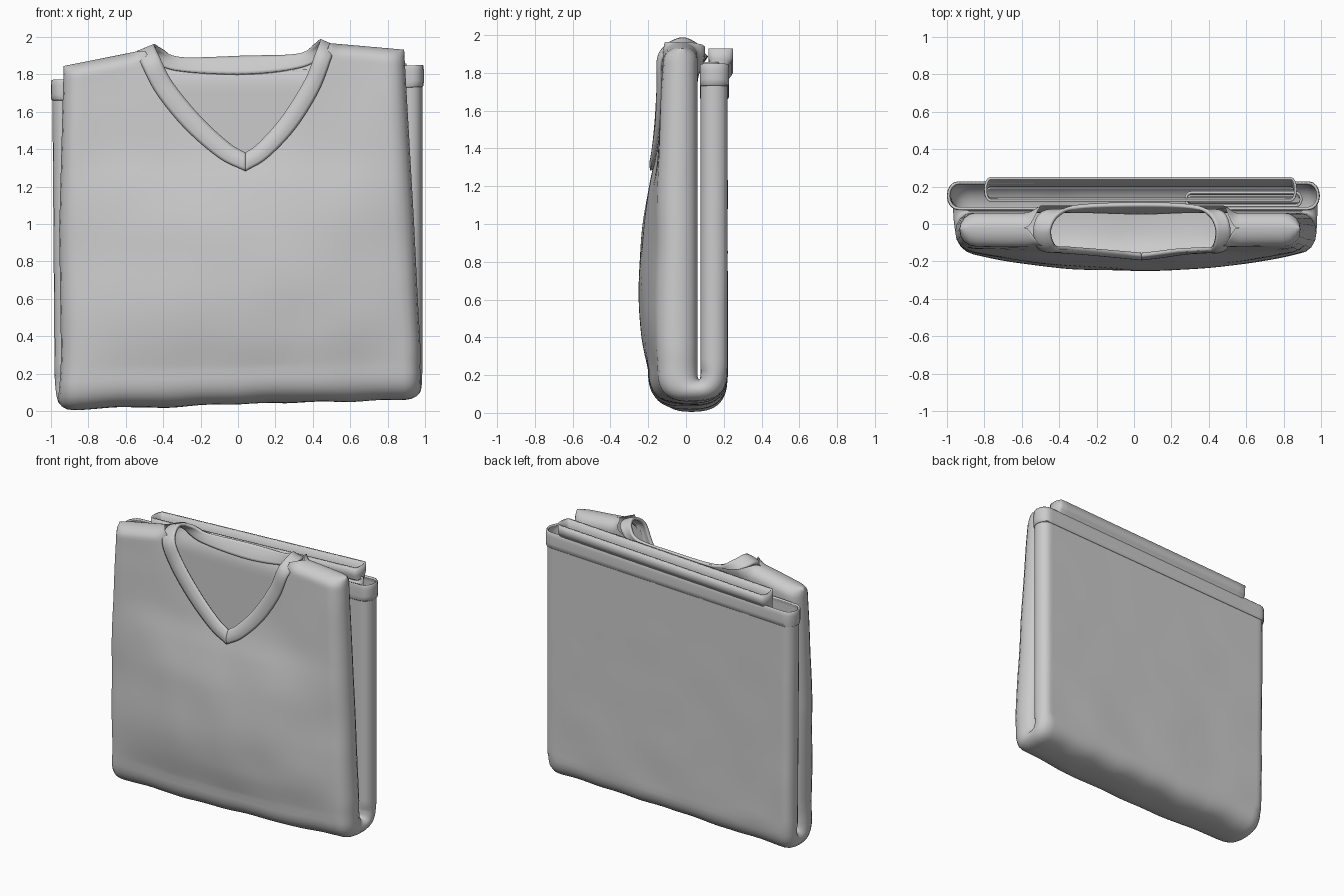
import bpy, bmesh, math
from mathutils import Vector, noise

if "Cube" in bpy.data.objects:
    bpy.data.objects.remove(bpy.data.objects["Cube"])

cloth = bpy.data.materials.new("grey cloth")
cloth.use_nodes = True
GREY = (0.6, 0.6, 0.6, 1)
cloth.diffuse_color = GREY
cloth.node_tree.nodes["Principled BSDF"].inputs["Base Color"].default_value = GREY


def mix(a, b, t):
    return a + (b - a) * t


def step(t, lo, hi):
    t = min(1, max(0, (t - lo) / (hi - lo)))
    return t * t * (3 - 2 * t)


def table(pts, t, soft=False):
    """Read a value from sorted (t, value) pairs, straight or smooth."""
    t = min(pts[-1][0], max(pts[0][0], t))
    i = next(k for k in range(len(pts) - 1) if t <= pts[k + 1][0])
    (t0, a), (t1, b) = pts[i], pts[i + 1]
    f, h = (t - t0) / (t1 - t0), t1 - t0
    if not soft:
        return mix(a, b, f)
    p, n = pts[max(0, i - 1)], pts[min(len(pts) - 1, i + 2)]
    ma, mb = (b - p[1]) / (t1 - p[0]) * h, (n[1] - a) / (n[0] - t0) * h
    return ((2*f**3 - 3*f*f + 1) * a + (f**3 - 2*f*f + f) * ma
            + (3*f*f - 2*f**3) * b + (f**3 - f*f) * mb)


def loft(name, rows, closed=True, thick=0.0, offset=0):
    """Skin a list of equally long point rows."""
    bm = bmesh.new()
    grid = [[bm.verts.new(p) for p in row] for row in rows]
    n = len(grid[0])
    for a, b in zip(grid, grid[1:]):
        for j in range(n if closed else n - 1):
            k = (j + 1) % n
            bm.faces.new((a[j], a[k], b[k], b[j]))
    bmesh.ops.recalc_face_normals(bm, faces=bm.faces)
    mesh = bpy.data.meshes.new(name)
    bm.to_mesh(mesh)
    bm.free()
    ob = bpy.data.objects.new(name, mesh)
    bpy.context.collection.objects.link(ob)
    mesh.materials.append(cloth)
    if thick:
        mod = ob.modifiers.new("thickness", "SOLIDIFY")
        mod.thickness, mod.offset = thick, offset
    bpy.ops.object.select_all(action="DESELECT")
    ob.select_set(True)
    bpy.context.view_layer.objects.active = ob
    bpy.ops.object.shade_smooth_by_angle(angle=math.radians(50))


def flat_ring(cols, arc=8):
    """Flattened loop as (across, round end, outer share)."""
    face = [(2 * i / cols - 1, 0, 1) for i in range(cols + 1)]
    end = [(1, math.sin(a), (1 + math.cos(a)) / 2)
           for a in (math.pi * i / arc for i in range(1, arc))]
    half = face + end
    return half + [(-u, -e, 1 - w) for u, e, w in half]


def across(left, right, u, e, r):
    return (left + right) / 2 + u * ((right - left) / 2 - r) + r * e


# Outline rules for the folded body
FRONT = [(0, -.17), (.2, -.2), (.4, -.237), (.65, -.25), (.95, -.235),
         (1.2, -.195), (1.4, -.155), (1.8, -.125), (2, -.11)]
EDGE = [(0, -.14), (.4, -.155), (1, -.145), (1.5, -.135), (1.9, -.12)]
NECK = [(0, 1.33), (.12, 1.39), (.29, 1.54), (.45, 1.74), (.53, 1.92), (.58, 2.1)]
SHOULDER = [(-.95, 1.84), (-.55, 1.92), (.5, 1.965), (.9, 1.93)]
RIGHT_EDGE = [(0, .97), (.3, .975), (1, .94), (1.6, .905), (1.94, .885)]
LEFT_EDGE = [(0, -.955), (.3, -.945), (1, -.955), (1.94, -.93)]
FOLD = .2


def neck_reach(x):
    return (x - .04) / .82 if x > .04 else .04 - x


def front_y(x, z):
    side = min(1, abs(x / .88)) ** 2.3
    y = mix(table(FRONT, z, True), table(EDGE, z, True), side)
    return y + .008 * noise.noise(Vector((x * 3, 0, z * 3)))


def hem_z(x):
    return 1.81 + .04 * x


def lifted(x, y, z):
    wave = .012 * noise.noise(Vector((x * 4, y * 3, 5)))
    lift = (.03 * (x + 1) + wave + .006) * max(0, 1 - z / .6)
    return (x, y, z + lift)


def front_point(t, u, e, w):
    z = FOLD + 1.7 * t
    x = across(table(LEFT_EDGE, z), table(RIGHT_EDGE, z), u, e, .09)
    k, ridge = neck_reach(x), table(SHOULDER, x)
    front_top = min(table(NECK, k), ridge)
    back_top = mix(1.885, ridge, step(k, .4, .6))
    top = mix(back_top, front_top, w)
    z = FOLD + (top - FOLD) * t
    shoulder = step(k, .53, .62)
    inner = .06 + .04 * step(z, 1.75, 1.9) * (1 - shoulder)
    y = mix(inner, front_y(x, z), w)
    q = min(1, (top - z) / .07)
    pinch = mix(1, math.sqrt(max(0, 1 - (1 - q) ** 2)), shoulder)
    return lifted(x, -.02 + (y + .02) * pinch, z)


def fold_point(t, u, e, w):
    a = math.pi * t
    x = across(mix(-.95, -.98, t), mix(.973, .985, t), u, e, .085)
    c, s = math.cos(a), max(0, math.sin(a)) ** .72
    c = math.copysign(abs(c) ** .72, c)
    start = front_y(x, FOLD)
    y = mix(.069 - .009 * c, (start + .22) / 2 - (.22 - start) / 2 * c, w)
    return lifted(x, y, FOLD - s * mix(.07, FOLD, w))


def back_point(t, u, e, w, grow=0):
    x = across(mix(-.98, -.992, t) - grow, .985 + grow, u, e, .06)
    z = FOLD + (hem_z(x) - FOLD) * t
    dent = .006 * noise.noise(Vector((x * 3, 4, z * 3))) * (1 - t)
    return lifted(x, mix(.078 - grow / 2, .22 + grow + dent, w), z)


# Body: front, bottom fold and back in one sweep
ring = flat_ring(90)
tops = [0, .0005, .002, .005, .01, .017, .026, .036, .048]
drops = tops + [mix(.06, 1, i / 40) for i in range(41)]
rows = [[front_point(1 - d, *p) for p in ring] for d in drops]
rows += [[fold_point(i / 24, *p) for p in ring] for i in range(1, 24)]
rows += [[back_point(i / 30, *p) for p in ring] for i in range(31)]
loft("folded_body", rows)

# Hem band around the open end of the back half
band = [(.929, 0), (.932, .006), (.95, .008), (.98, .008), (.996, .006), (1, .002)]
loft("hem_band", [[back_point(t, *p, grow=g) for p in ring] for t, g in band],
     thick=.014, offset=-1)


def tucked_tube(name, left, right, sections, tilt, r):
    """Flattened open tube; sections are (height, near y, far y)."""
    rows = []
    for z, near, far in sections:
        row = []
        for u, e, w in flat_ring(30):
            x = across(left, right, u, e, r)
            row.append((x, mix(near, far, w), z + tilt * x))
        rows.append(row)
    loft(name, rows, thick=.014, offset=-1)


# Tucked layers that show above the hem
tucked_tube("tucked_flap", -.8, .87,
            [(1.5, .13, .2), (1.78, .13, .212), (1.82, .125, .24), (1.835, .12, .249),
             (1.89, .12, .25)], .045, .03)
tucked_tube("tucked_sleeve", .27, .9,
            [(1.5, .1, .16), (1.75, .095, .17), (1.83, .09, .175)], .03, .035)

# Neckband: seam x, seam z, rim x, rim z, then seam y and rim y past the front
BAND = [(0, 1.285, 0, 1.375), (.14, 1.355, .09, 1.43), (.32, 1.51, .24, 1.57),
        (.47, 1.70, .39, 1.76), (.55, 1.86, .46, 1.90),
        (.575, 1.93, .485, 1.965, -.03, -.03), (.53, 1.91, .44, 1.94, .06, .05),
        (.38, 1.83, .33, 1.895, .07, .095), (0, 1.80, 0, 1.893, .06, .108)]
seam, rim = [], []
for side, scale, part in ((1, .82, BAND), (-1, 1, BAND[-2::-1])):
    for sx, sz, rx, rz, *ys in part:
        for i, (out, bx, bz) in enumerate(((seam, sx, sz), (rim, rx, rz))):
            x = .04 + side * scale * bx
            y = ys[i] if ys else front_y(x, bz) - .003
            out.append((x, y, bz + .03 * x * step(bz, 1.5, 1.9)))

last = len(seam) - 1
rows = []
for i in range(129):
    t = i / 128 * last
    a, b = (Vector([table([(k, p[c]) for k, p in enumerate(pts)], t, True)
                    for c in range(3)]) for pts in (seam, rim))
    puff = .012 * mix(1, .4, step(min(t, last - t), 4, 6))
    row = []
    for j in range(7):
        p = a.lerp(b, j / 6)
        p.y -= puff * math.sin(math.pi * j / 6)
        row.append(p)
    rows.append(row)
loft("neckband", rows, closed=False, thick=.02)
